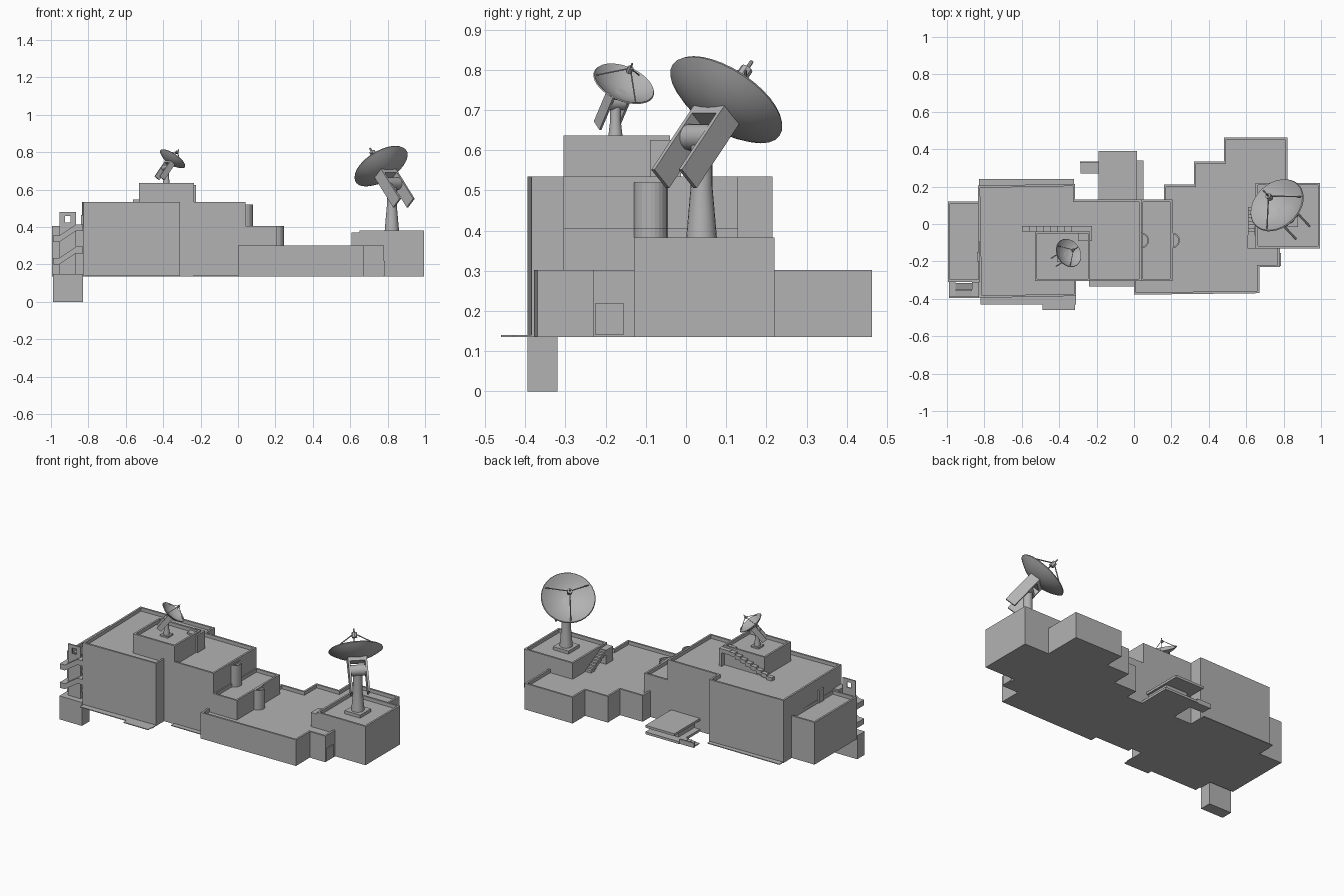
import bpy, bmesh, math
from mathutils import Matrix, Vector

if "Cube" in bpy.data.objects:
    bpy.data.objects.remove(bpy.data.objects["Cube"], do_unlink=True)

grey = bpy.data.materials.new("concrete_grey")
grey.use_nodes = True
grey.diffuse_color = (0.45, 0.45, 0.45, 1)
grey.node_tree.nodes["Principled BSDF"].inputs["Base Color"].default_value = (0.45, 0.45, 0.45, 1)

GROUND = 0.135


def finish(name, bm, smooth=False):
    bmesh.ops.recalc_face_normals(bm, faces=bm.faces)
    mesh = bpy.data.meshes.new(name)
    bm.to_mesh(mesh)
    bm.free()
    mesh.materials.append(grey)
    obj = bpy.data.objects.new(name, mesh)
    bpy.context.collection.objects.link(obj)
    if smooth:
        bpy.ops.object.select_all(action='DESELECT')
        obj.select_set(True)
        bpy.context.view_layer.objects.active = obj
        bpy.ops.object.shade_smooth_by_angle(angle=math.radians(35))
    return obj


def add_box(bm, x, y, z, matrix=Matrix()):
    """Box from (low, high) ranges."""
    size = Vector((x[1] - x[0], y[1] - y[0], z[1] - z[0]))
    mid = Vector((sum(x), sum(y), sum(z))) / 2
    bmesh.ops.create_cube(bm, size=1, matrix=matrix @ Matrix.Translation(mid) @ Matrix.Diagonal((*size, 1)))


def box(name, x, y, z):
    bm = bmesh.new()
    add_box(bm, x, y, z)
    return finish(name, bm)


def block(name, outline, z0, z1, parapet=0.012, depth=0.022):
    """Prism on an outline, with a roof sunk behind a parapet."""
    bm = bmesh.new()
    base = bm.faces.new([bm.verts.new((x, y, z0)) for x, y in outline])
    ext = bmesh.ops.extrude_face_region(bm, geom=[base], use_keep_orig=True)["geom"]
    bmesh.ops.translate(bm, vec=(0, 0, z1 - z0), verts=[v for v in ext if isinstance(v, bmesh.types.BMVert)])
    bmesh.ops.recalc_face_normals(bm, faces=bm.faces)
    if parapet:
        roof = max(bm.faces, key=lambda f: f.calc_center_median().z)
        bmesh.ops.inset_region(bm, faces=[roof], thickness=parapet, use_even_offset=True)
        sunk = bmesh.ops.extrude_discrete_faces(bm, faces=[roof])["faces"][0]
        bmesh.ops.translate(bm, vec=(0, 0, -depth), verts=sunk.verts)
    return finish(name, bm)


def rect(x0, x1, y0, y1):
    return [(x0, y0), (x1, y0), (x1, y1), (x0, y1)]


# Building masses
block("main_hall", [(-.825, -.395), (-.31, -.385), (-.31, -.305), (.04, -.305), (.04, .13),
                    (-.315, .13), (-.315, .215), (-.835, .205)], GROUND, .535)
block("penthouse", rect(-.53, -.235, -.305, -.04), .5, .637)
block("west_annex", rect(-.995, -.82, -.31, .12), GROUND, .405)
block("middle_step", rect(.035, .205, -.305, .13), GROUND, .405)
block("low_wing", [(0, -.378), (.67, -.37), (.67, -.23), (.78, -.23), (.78, 0), (.82, 0),
                   (.82, .463), (.48, .463), (.48, .335), (.32, .335), (.32, .21),
                   (.16, .21), (.16, .1), (0, .1)], GROUND, .302)
block("dish_tower", rect(.65, .995, -.13, .22), GROUND, .383)

# Half-round turrets against the stepped walls
for name, x, z0, z1 in (("upper_turret", .038, .38, .52), ("lower_turret", .203, .27, .405)):
    arc = [(x + .042 * math.cos(a), -.088 + .042 * math.sin(a))
           for a in (math.radians(-90 + 15 * i) for i in range(13))]
    block(name, arc, z0, z1, parapet=.008, depth=.012)

# Thin paving slabs and the lower west box
box("back_paving", (-.83, -.32), (.2, .24), (GROUND, .14))
box("front_paving", (-.82, -.31), (-.43, -.38), (GROUND, .14))
box("entrance_paving", (-.49, -.315), (-.46, -.38), (GROUND, .14))
box("side_paving", (-.24, 0), (-.335, -.3), (GROUND, .14))
box("stair_footing", (-.99, -.83), (-.395, -.32), (0, .15))

# Doors
box("wing_door", (.775, .785), (-.225, -.155), (.14, .22))
box("annex_roof_door", (-.84, -.83), (-.2, -.15), (.385, .465))

# Rear porch
box("porch_roof", (-.19, .015), (.12, .39), (.205, .22))
box("porch_floor", (-.19, .05), (.12, .34), (GROUND, .15))
box("porch_room", (-.15, 0), (.12, .29), (.15, .205))
bm = bmesh.new()
for i in range(4):
    add_box(bm, (-.21 - .025 * i, -.185 - .025 * i), (.27, .335), (GROUND, .15 - .003 * i))
add_box(bm, (-.29, -.19), (.325, .335), (GROUND, .165))
finish("porch_steps", bm)


def stair(name, start, run, drop, width, steps=8):
    """Flight of steps that falls from start along run, with width across it."""
    bm = bmesh.new()
    run, width = Vector(run), Vector(width)
    for i in range(steps):
        a = Vector(start) + run * i / steps
        b = a + run / steps + width
        top = start[2] - drop * i / steps
        add_box(bm, sorted((a.x, b.x)), sorted((a.y, b.y)), (top - .025, top))
    return finish(name, bm)


# Roof stairs with landings
stair("penthouse_stair", (-.3, -.04, .622), (-.3, 0, 0), .1, (0, .028, 0))
box("penthouse_landing", (-.3, -.225), (-.09, -.012), (.6, .625))
box("penthouse_landing_wall", (-.245, -.225), (-.09, -.012), (.51, .625))
stair("tower_stair", (.61, -.06, .365), (0, .15, 0), .08, (.038, 0, 0))
box("tower_landing", (.608, .65), (-.13, -.06), (.28, .37))

# Outside stair: spine wall with an opening, landings and zigzag flights
bm = bmesh.new()
add_box(bm, (-.955, -.865), (-.358, -.35), (.14, .425))
add_box(bm, (-.955, -.925), (-.358, -.35), (.425, .48))
add_box(bm, (-.895, -.865), (-.358, -.35), (.425, .48))
add_box(bm, (-.925, -.895), (-.358, -.35), (.46, .48))
finish("stair_spine", bm)


def flight(bm, z0, z1, y0, y1):
    """Sloping slab from the west landing to the east landing."""
    lower = [(-.955, z0), (-.865, z1), (-.865, z1 + .035), (-.955, z0 + .035)]
    face = bm.faces.new([bm.verts.new((x, y0, z)) for x, z in lower])
    ext = bmesh.ops.extrude_face_region(bm, geom=[face], use_keep_orig=True)["geom"]
    bmesh.ops.translate(bm, vec=(0, y1 - y0, 0), verts=[v for v in ext if isinstance(v, bmesh.types.BMVert)])


bm = bmesh.new()
for z in (.2, .32):
    flight(bm, z, z + .06, -.39, -.358)
    flight(bm, z, z - .05, -.35, -.315)
    add_box(bm, (-.99, -.955), (-.39, -.31), (z, z + .035))
    add_box(bm, (-.865, -.83), (-.39, -.31), (z + .06, z + .095))
finish("stair_flights", bm)


def lathe(bm, profile, matrix, sides=32):
    rings = []
    for r, z in profile:
        rings.append([bm.verts.new(matrix @ Vector((r * math.cos(t), r * math.sin(t), z)))
                      for t in (math.tau * i / sides for i in range(sides))])
    for a, b in zip(rings, rings[1:]):
        for i in range(sides):
            j = (i + 1) % sides
            bm.faces.new((a[i], a[j], b[j], b[i]))
    bm.faces.new(rings[0])
    bm.faces.new(rings[-1])


def rod(bm, a, b, radius):
    d = b - a
    m = Matrix.Translation((a + b) / 2) @ d.to_track_quat('Z', 'Y').to_matrix().to_4x4()
    bmesh.ops.create_cone(bm, cap_ends=True, segments=8, radius1=radius, radius2=radius, depth=d.length, matrix=m)


def antenna(name, center, aim, scale, roof):
    n = Vector(aim).normalized()
    h = Vector((0, 0, 1)).cross(n).normalized()
    rot = Matrix((h, n.cross(h), n)).transposed().to_4x4()
    m = Matrix.Translation(center) @ rot @ Matrix.Scale(scale, 4)
    # Bowl
    R, D, N = .16, .058, 8
    outer = [(R * i / N, D * (i / N) ** 2 - D) for i in range(1, N + 1)]
    inner = [(r * .975, z + .006) for r, z in reversed(outer)]
    bm = bmesh.new()
    lathe(bm, outer + inner, m)
    finish(name + "_bowl", bm, True)
    # Feed on three struts
    bm = bmesh.new()
    for k in range(3):
        t = math.radians(-90 + 120 * k)
        foot = Vector((.15 * math.cos(t), .15 * math.sin(t), -.005))
        rod(bm, m @ foot, m @ Vector((0, 0, .1)), .0035 * scale)
    rod(bm, m @ Vector((0, 0, .075)), m @ Vector((0, 0, .105)), .016 * scale)
    rod(bm, m @ Vector((0, 0, .1)), m @ Vector((0, 0, .13)), .005 * scale)
    finish(name + "_feed", bm)
    # Cradle arms, back plate and hub
    bm = bmesh.new()
    for s in (-1, 1):
        add_box(bm, (s * .05 - .006, s * .05 + .006), (-.034, .034), (-.265, -.05), m)
    add_box(bm, (-.05, .05), (-.034, .034), (-.075, -.05), m)
    finish(name + "_cradle", bm)
    bm = bmesh.new()
    hub = m @ Vector((0, 0, -.125))
    side = h * .045 * scale
    tilt = Matrix.Translation(hub) @ h.to_track_quat('Z', 'Y').to_matrix().to_4x4()
    lathe(bm, [(.033 * scale, -side.length), (.033 * scale, side.length)], tilt, 20)
    finish(name + "_hub", bm, True)
    # Flared post on a square plinth
    bm = bmesh.new()
    height = hub.z - roof
    lathe(bm, [(.04 * scale, 0), (.033 * scale, height * .3), (.027 * scale, height * .55),
               (.027 * scale, height)], Matrix.Translation((hub.x, hub.y, roof)), 20)
    finish(name + "_post", bm, True)
    w = .055 * scale
    box(name + "_plinth", (hub.x - w, hub.x + w), (hub.y - w, hub.y + w), (roof - .005, roof + .02 * scale))


antenna("large_dish", (.765, .1, .725), (-.46, .49, .74), 1, .361)
antenna("small_dish", (-.35, -.155, .765), (.53, .33, .78), .5, .615)
